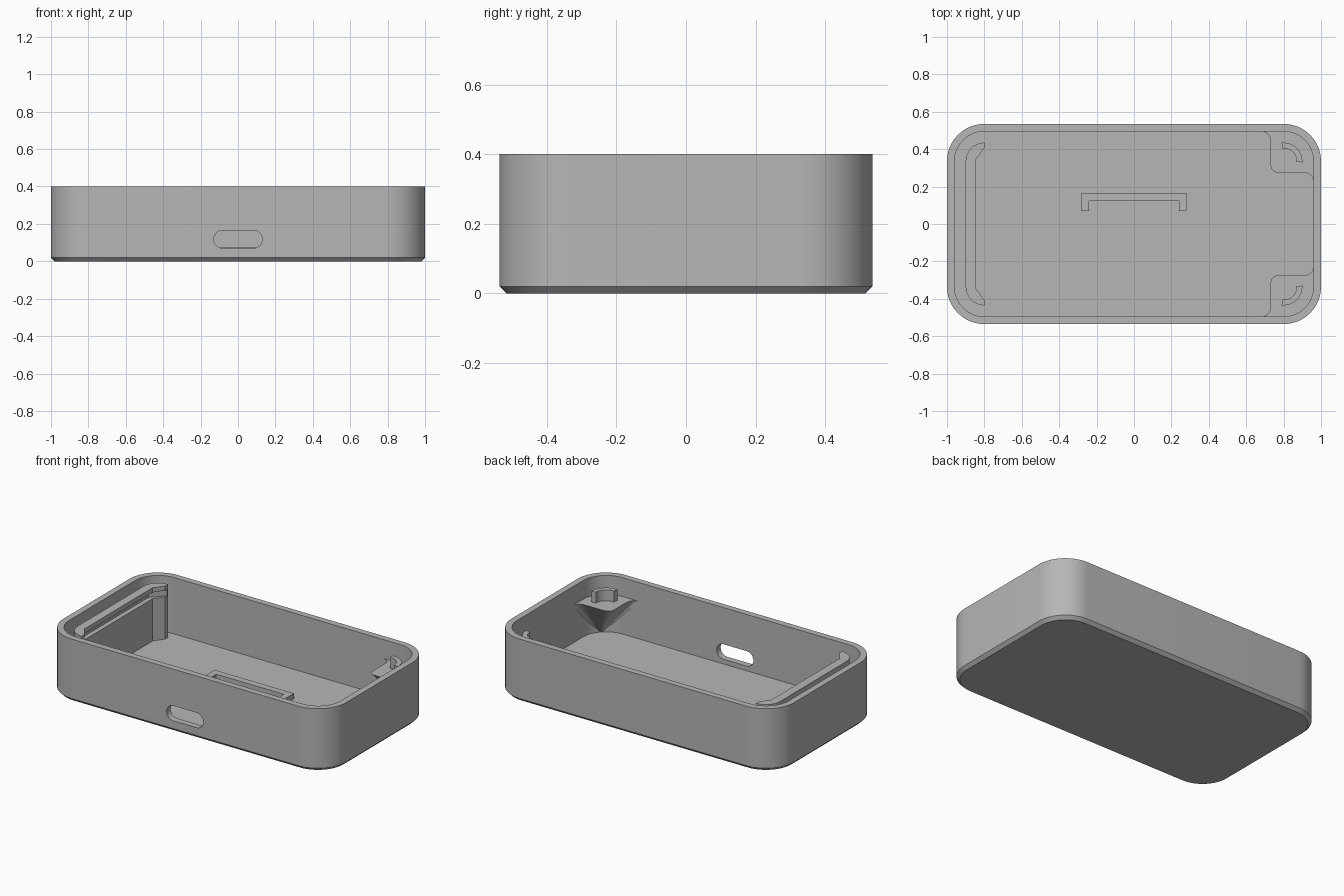
import bpy, bmesh, math

if "Cube" in bpy.data.objects:
    bpy.data.objects.remove(bpy.data.objects["Cube"])

grey = bpy.data.materials.new("plain_grey")
grey.use_nodes = True
grey.diffuse_color = (0.47, 0.47, 0.47, 1)
grey.node_tree.nodes["Principled BSDF"].inputs["Base Color"].default_value = grey.diffuse_color

CX, CY = 0.8, 0.335          # centre of the rounded corners
FLOOR, TOP = 0.04, 0.4


def arc(cx, cy, r, a0, a1, n=12):
    return [(cx + r * math.cos(math.radians(a0 + (a1 - a0) * i / n)),
             cy + r * math.sin(math.radians(a0 + (a1 - a0) * i / n))) for i in range(n + 1)]


def rounded_rect(r):
    pts = []
    for k, (sx, sy) in enumerate([(1, 1), (-1, 1), (-1, -1), (1, -1)]):
        pts += arc(sx * CX, sy * CY, r, 90 * k, 90 * k + 90)
    return pts


def loft(name, rings):
    """Skin a stack of 3D rings with equal point counts and cap both ends."""
    bm = bmesh.new()
    rows = [[bm.verts.new(p) for p in ring] for ring in rings]
    for a, b in zip(rows, rows[1:]):
        for i in range(len(a)):
            j = (i + 1) % len(a)
            bm.faces.new((a[i], a[j], b[j], b[i]))
    bm.faces.new(rows[0][::-1])
    bm.faces.new(rows[-1])
    bmesh.ops.remove_doubles(bm, verts=bm.verts, dist=1e-5)
    bmesh.ops.recalc_face_normals(bm, faces=bm.faces)
    mesh = bpy.data.meshes.new(name)
    bm.to_mesh(mesh)
    bm.free()
    mesh.materials.append(grey)
    ob = bpy.data.objects.new(name, mesh)
    bpy.context.collection.objects.link(ob)
    return ob


def at(pts, z):
    return [(x, y, z) for x, y in pts]


def prism(name, pts, z0, z1):
    return loft(name, [at(pts, z0), at(pts, z1)])


def cut(ob, cutter):
    mod = ob.modifiers.new("cut", 'BOOLEAN')
    mod.operation = 'DIFFERENCE'
    mod.solver = 'EXACT'
    mod.object = cutter
    bpy.context.view_layer.objects.active = ob
    bpy.ops.object.modifier_apply(modifier=mod.name)
    bpy.data.objects.remove(cutter)


# Open tray with a chamfered base
tray = loft("tray", [at(rounded_rect(r), z) for r, z in
                     [(0.18, 0), (0.2, 0.02), (0.2, TOP), (0.16, TOP), (0.16, FLOOR)]])

# Oblong port through the front wall
port = arc(0.082, 0.118, 0.048, -90, 90) + arc(-0.082, 0.118, 0.048, 90, 270)
cut(tray, loft("port_cutter", [[(x, y, z) for x, z in port] for y in (-0.6, -0.45)]))

# Low bracket on the floor
half = [(0.28, 0.165), (0.28, 0.07), (0.24, 0.07), (0.24, 0.122)]
bracket = prism("floor_bracket", half + [(-x, y) for x, y in reversed(half)], FLOOR - 0.005, 0.075)


# Grooved retaining wall at the left end
def wall_profile(depth):
    outer = arc(-CX, CY, 0.1, 90, 180)
    inner = [(-0.845 - depth, 0.345), (-CX, 0.408 + depth * 0.6)]
    return outer + [(x, -y) for x, y in reversed(outer)] + \
        [(x, -y) for x, y in reversed(inner)] + inner


full, slim = wall_profile(0), wall_profile(0.03)
wall = loft("end_wall", [at(full, FLOOR - 0.005), at(full, 0.31), at(slim, 0.31),
                         at(slim, 0.35), at(full, 0.35), at(full, 0.38)])

# Tapered corner supports with curved locating lips
PAD = 0.28
outline = (arc(0.68, 0.445, 0.05, 90, 0, 6) + arc(0.77, 0.315, 0.04, 180, 270, 6)
           + arc(0.91, 0.225, 0.05, 90, 0, 6) + arc(CX, CY, 0.165, 0, 90))
lip = arc(CX, CY, 0.1, -3, 96) + arc(CX, CY, 0.07, 96, -3)
parts = [tray, bracket, wall]
for side, s in (("back", 1), ("front", -1)):
    tip = [(0.93 + (x - 0.93) * 0.01, 0.465 + (y - 0.465) * 0.01) for x, y in outline]
    rings = [[(x, s * y, z) for x, y in pts] for pts, z in ((tip, 0.015), (outline, PAD))]
    parts.append(loft(side + "_corner_support", rings))
    parts.append(prism(side + "_corner_lip", [(x, s * y) for x, y in lip], PAD - 0.005, 0.35))

# Smooth curves, sharp edges
bpy.ops.object.select_all(action='DESELECT')
for ob in parts:
    ob.select_set(True)
bpy.context.view_layer.objects.active = tray
bpy.ops.object.shade_smooth_by_angle(angle=math.radians(30))
